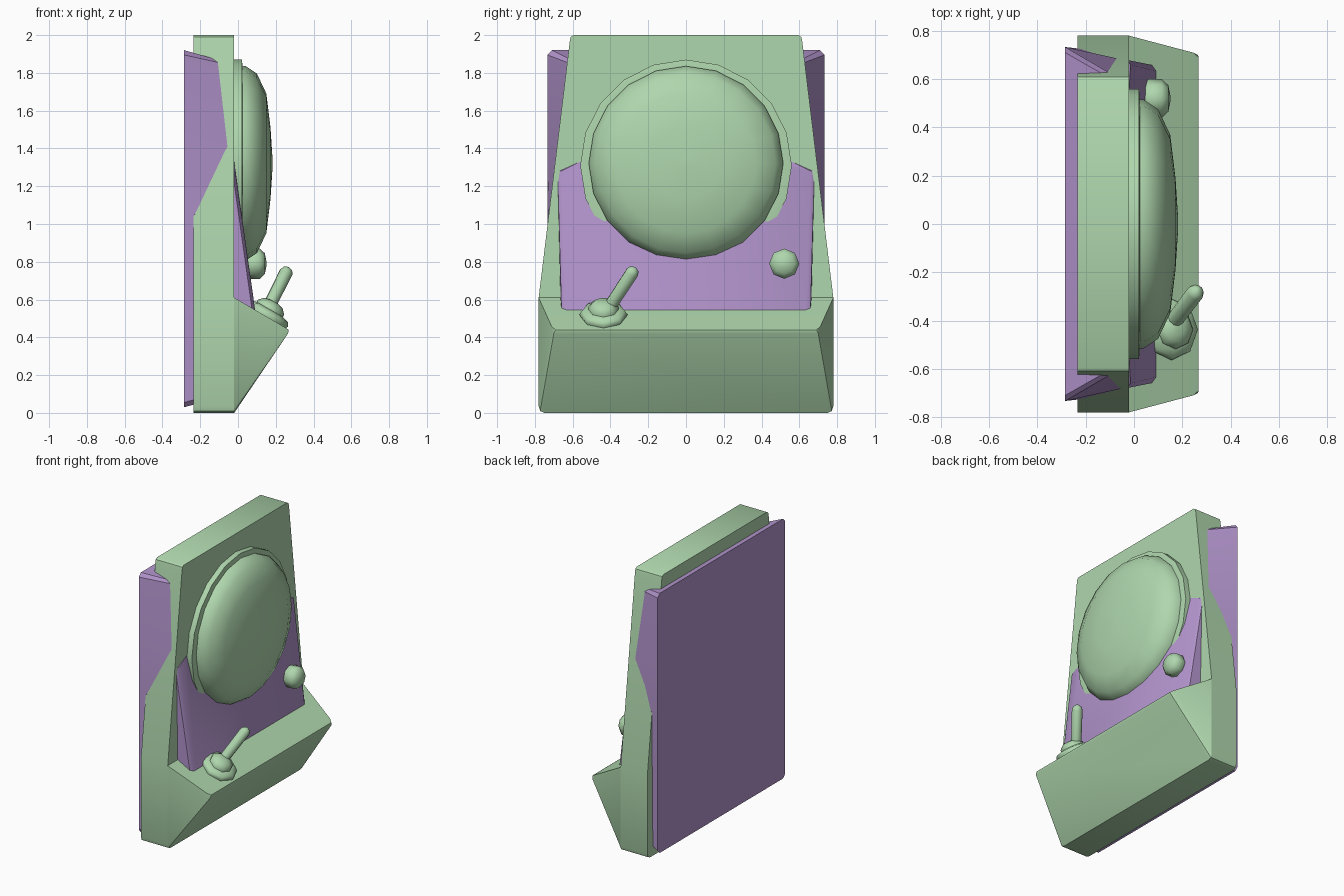
import bpy, bmesh, math
from mathutils import Vector

if "Cube" in bpy.data.objects:
    bpy.data.objects.remove(bpy.data.objects["Cube"])


def material(name, rgb):
    m = bpy.data.materials.new(name)
    m.diffuse_color = (*rgb, 1)
    m.use_nodes = True
    m.node_tree.nodes["Principled BSDF"].inputs["Base Color"].default_value = m.diffuse_color
    return m


GREEN = material("soft green", (0.43, 0.68, 0.42))
PURPLE = material("soft purple", (0.45, 0.30, 0.61))


def finish(bm, name, mat, angle=35):
    bmesh.ops.recalc_face_normals(bm, faces=bm.faces[:])
    me = bpy.data.meshes.new(name)
    bm.to_mesh(me)
    bm.free()
    me.materials.append(mat)
    ob = bpy.data.objects.new(name, me)
    bpy.context.collection.objects.link(ob)
    bpy.ops.object.select_all(action='DESELECT')
    ob.select_set(True)
    bpy.context.view_layer.objects.active = ob
    bpy.ops.object.shade_smooth_by_angle(angle=math.radians(angle))
    return ob


def loft(name, rings, mat, angle=35):
    """Skin closed rings of equal length and cap both ends."""
    bm = bmesh.new()
    vs = [[bm.verts.new(p) for p in r] for r in rings]
    n = len(rings[0])
    for a, b in zip(vs, vs[1:]):
        for i in range(n):
            j = (i + 1) % n
            bm.faces.new((a[i], a[j], b[j], b[i]))
    bm.faces.new(vs[0])
    bm.faces.new(vs[-1])
    return finish(bm, name, mat, angle)


def mirrored(half):
    """Complete a ring given its +y half."""
    return half + [(x, -y, z) for x, y, z in reversed(half)]


def hull(name, half, mat):
    """Convex block from its +y corner points."""
    bm = bmesh.new()
    for p in mirrored(half):
        bm.verts.new(p)
    bmesh.ops.convex_hull(bm, input=bm.verts[:])
    bmesh.ops.dissolve_limit(bm, angle_limit=0.02, verts=bm.verts[:], edges=bm.edges[:])
    return finish(bm, name, mat)


def lathe(name, origin, axis, profile, sides, mat, angle=35):
    """Turned part: profile is (distance along axis, radius)."""
    q = Vector(axis).to_track_quat('Z', 'Y')
    rings = [[Vector(origin) + q @ Vector((r * math.cos(2 * math.pi * i / sides),
                                           r * math.sin(2 * math.pi * i / sides), h))
              for i in range(sides)] for h, r in profile]
    return loft(name, rings, mat, angle)


# Tapered main body
outline = [(0.75, 0), (0.772, 0.01), (0.78, 0.035), (0.78, 0.61),
           (0.615, 1.97), (0.61, 1.99), (0.595, 2.0)]
loft("main_body", [mirrored([(x, y, z) for y, z in outline]) for x in (-0.235, -0.02)], GREEN)

# Control console wedge at the foot
hull("control_console", [(-0.02, 0.75, 0), (-0.02, 0.772, 0.01), (-0.02, 0.78, 0.035),
                         (-0.02, 0.78, 0.61), (0.245, 0.71, 0.455),
                         (0.268, 0.69, 0.44), (0.265, 0.70, 0.42)], GREEN)

# Back cover with side wings that wrap onto the body
back = [(-0.285, 0.71, 0.03), (-0.285, 0.733, 0.055), (-0.285, 0.733, 1.05),
        (-0.285, 0.733, 1.38), (-0.285, 0.733, 1.895), (-0.285, 0.71, 1.92)]
front = [(-0.23, 0.69, 0.045), (-0.23, 0.715, 0.07), (-0.23, 0.727, 1.05),
         (-0.042, 0.68, 1.38), (-0.105, 0.628, 1.855), (-0.11, 0.61, 1.87)]
loft("back_cover", [mirrored(back), mirrored(front)], PURPLE)

# Sloping front panel below the screen
hull("front_panel", [(-0.03, 0.56, 1.335), (-0.03, 0.68, 1.285), (-0.014, 0.66, 1.28),
                     (-0.02, 0.56, 1.33), (0.111, 0.63, 0.4), (0.095, 0.655, 0.4),
                     (-0.03, 0.66, 0.4)], PURPLE)

# Round screen: rim and dome
lathe("screen_rim", (-0.03, 0, 1.31), (1, 0, 0),
      [(0, 0.56), (0.05, 0.56), (0.054, 0.53)], 20, GREEN)
lathe("screen_dome", (0, 0, 1.321), (1, 0, 0),
      [(0, 0.515), (0.04, 0.515), (0.1, 0.475), (0.15, 0.37), (0.172, 0.19), (0.183, 0.02)],
      20, GREEN, 50)

# Round push knob
lathe("push_knob", (0, 0.52, 0.79), (1, 0, 0),
      [(0.03, 0.055), (0.06, 0.08), (0.115, 0.08), (0.142, 0.055), (0.151, 0.01)], 8, GREEN, 60)

# Joystick: base plate, collar and stick
slope = (0.506, 0, 0.863)
lathe("joystick_base", (0.14, -0.437, 0.495), slope,
      [(0, 0.115), (0.03, 0.127), (0.05, 0.115), (0.06, 0.08)], 8, GREEN, 60)
lathe("joystick_collar", (0.158, -0.437, 0.53), slope,
      [(0, 0.08), (0.035, 0.08), (0.06, 0.055), (0.068, 0.02)], 8, GREEN, 60)
start, tip = Vector((0.155, -0.415, 0.545)), Vector((0.262, -0.275, 0.758))
length = (tip - start).length
lathe("joystick_stick", start, tip - start,
      [(0, 0.034), (length - 0.02, 0.036), (length, 0.028), (length + 0.013, 0.008)],
      10, GREEN, 60)
